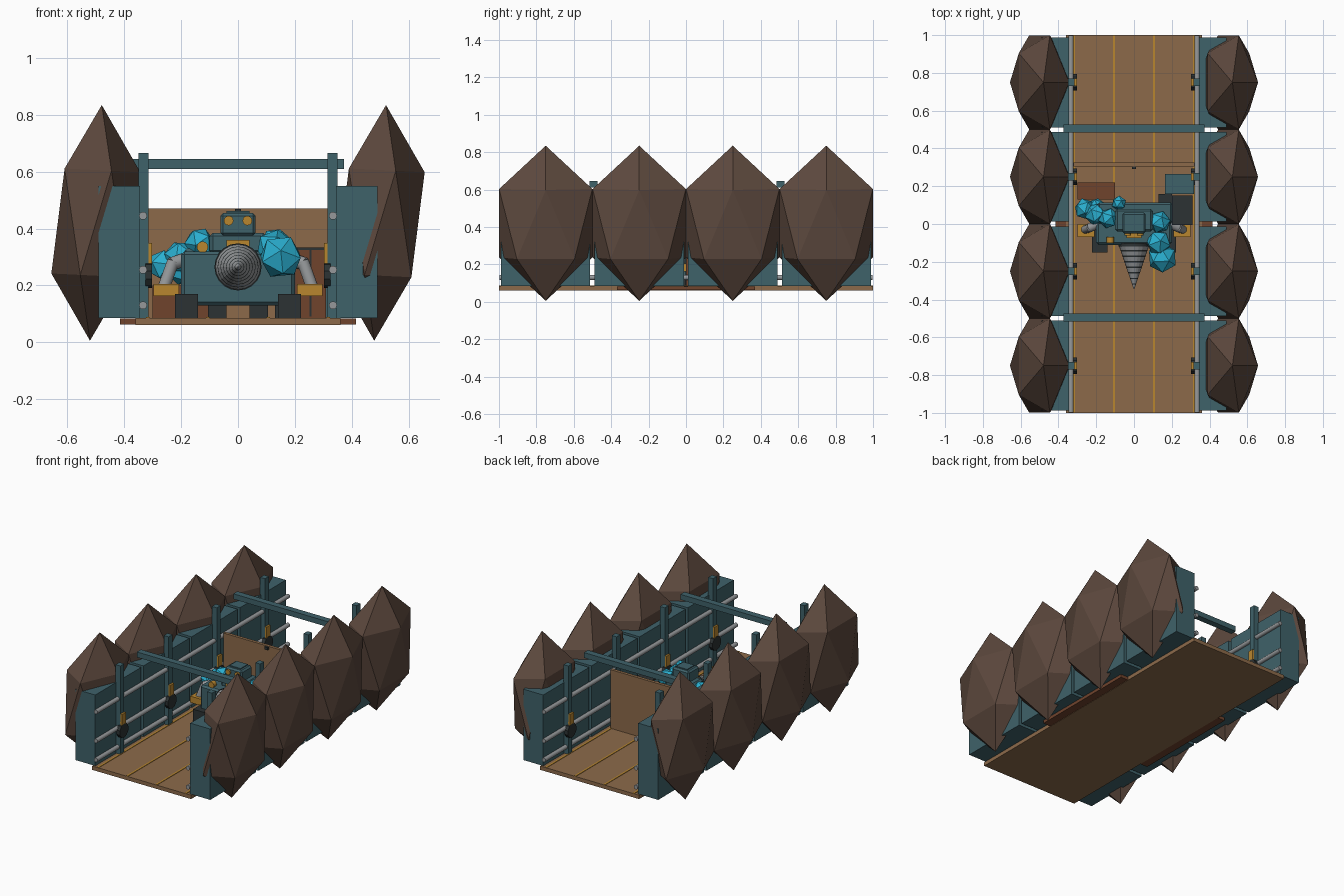
import bpy, bmesh, math
from mathutils import Vector, Matrix

if "Cube" in bpy.data.objects:
    bpy.data.objects.remove(bpy.data.objects["Cube"])


def srgb(h):
    c = [int(h[i:i + 2], 16) / 255 for i in (0, 2, 4)]
    return [v / 12.92 if v <= 0.04045 else ((v + 0.055) / 1.055) ** 2.4 for v in c] + [1]


MATS = {}
for name, code in dict(teal="3F626A", tan="8C6A4A", rock="5C483D", gold="B8862F", cyan="2AAFD0",
                       steel="96999B", black="2C3233", rust="70432C").items():
    MATS[name] = bpy.data.materials.new(name)
    MATS[name].diffuse_color = srgb(code)


def finish(name, bm, *mats):
    bmesh.ops.recalc_face_normals(bm, faces=bm.faces)
    me = bpy.data.meshes.new(name)
    bm.to_mesh(me)
    bm.free()
    for m in mats:
        me.materials.append(MATS[m])
    ob = bpy.data.objects.new(name, me)
    bpy.context.collection.objects.link(ob)
    return ob


def box(name, mat, x, y, z, bevel=0.0):
    """Box from its (min, max) range on each axis."""
    bm = bmesh.new()
    bmesh.ops.create_cube(bm, size=1)
    for v in bm.verts:
        v.co = [r[0] if c < 0 else r[1] for c, r in zip(v.co, (x, y, z))]
    if bevel:
        bmesh.ops.bevel(bm, geom=bm.edges[:], offset=bevel, segments=1, affect='EDGES')
    return finish(name, bm, mat)


def rod(name, mat, a, b, r1, r2=None, sides=12, smooth=True):
    """Cylinder or cone between two points."""
    a, b = Vector(a), Vector(b)
    bm = bmesh.new()
    turn = (b - a).to_track_quat('Z', 'Y').to_matrix().to_4x4()
    bmesh.ops.create_cone(bm, cap_ends=True, segments=sides, radius1=r1,
                          radius2=r1 if r2 is None else r2, depth=(b - a).length,
                          matrix=Matrix.Translation((a + b) / 2) @ turn)
    for f in bm.faces:
        f.smooth = smooth and len(f.verts) == 4
    return finish(name, bm, mat)


def ico(name, mat, centre, scale, tilt=(0, 0, 0)):
    """Faceted twenty-sided stone."""
    bm = bmesh.new()
    bmesh.ops.create_icosphere(bm, subdivisions=1, radius=1)
    for v in bm.verts:
        v.co = [c * s for c, s in zip(v.co, scale)]
    for i, ax in enumerate('XYZ'):
        bm.transform(Matrix.Rotation(tilt[i], 4, ax))
    bm.transform(Matrix.Translation(centre))
    return finish(name, bm, mat)


def span(s, a, b):
    return tuple(sorted((s * a, s * b)))


# Floor, side skirts, board seams
box("floor", "tan", (-0.36, 0.36), (-1, 1), (0.06, 0.085))
box("floor_sill", "rust", (-0.415, 0.415), (-0.37, 0.37), (0.062, 0.083))
for x in (-0.318, -0.106, 0.106, 0.318):
    box("floor_seam", "gold", (x - 0.006, x + 0.006), (-0.999, 0.999), (0.083, 0.088))

# Side walls: boulders, panels, posts, lamps and rails
for s in (-1, 1):
    for y in (-0.75, -0.25, 0.25, 0.75):
        ico("boulder", "rock", (s * 0.5, y, 0.42), (0.165, 0.293, 0.415), (0, 0.05, 0))
        box("wall_panel", "teal", span(s, 0.345, 0.49), (y - 0.238, y + 0.238), (0.085, 0.55))
        box("post", "teal", span(s, 0.315, 0.35), (y - 0.02, y + 0.02), (0.085, 0.665))
        box("lamp_bracket", "gold", span(s, 0.303, 0.316), (y - 0.02, y + 0.02), (0.27, 0.35))
        rod("lamp", "black", (s * 0.302, y, 0.237), (s * 0.326, y, 0.237), 0.046, sides=10, smooth=False)
    for z in (0.13, 0.255, 0.445):
        rod("rail", "steel", (s * 0.334, -0.998, z), (s * 0.334, 0.998, z), 0.014)

# Overhead beams
for y in (-0.495, 0.505):
    box("cross_beam", "teal", (-0.373, 0.373), (y - 0.021, y + 0.021), (0.61, 0.645))

# Partition and cargo
box("partition", "tan", (-0.32, 0.32), (0.305, 0.325), (0.085, 0.47))
box("partition_knob", "black", (-0.01, 0.01), (0.29, 0.306), (0.45, 0.468))
box("crate", "teal", (0.165, 0.318), (0.16, 0.265), (0.085, 0.3))
box("cabinet", "rust", (0.2, 0.31), (0.0, 0.15), (0.085, 0.325))
box("cabinet_trim", "black", (0.252, 0.258), (-0.004, 0.0), (0.09, 0.325))
box("cabinet_trim", "black", (0.2, 0.31), (-0.004, 0.15), (0.325, 0.333))
box("low_chest", "rust", (-0.3, -0.1), (0.13, 0.22), (0.085, 0.2))
box("battery", "black", (0.13, 0.2), (0.05, 0.16), (0.085, 0.27))

# Robot: body, shoulders, head
box("robot_body", "teal", (-0.2, 0.2), (-0.11, 0.06), (0.13, 0.32), 0.012)
box("robot_back", "teal", (-0.195, 0.205), (0.0, 0.115), (0.15, 0.33), 0.012)
box("robot_shoulders", "teal", (-0.1, 0.1), (-0.04, 0.08), (0.31, 0.385), 0.012)
box("robot_head", "teal", (-0.062, 0.062), (-0.05, 0.06), (0.375, 0.455), 0.01)
box("head_hatch", "teal", (-0.04, 0.04), (-0.03, 0.045), (0.452, 0.461))
for s in (-1, 1):
    rod("eye", "gold", (s * 0.033, -0.045, 0.428), (s * 0.033, -0.06, 0.428), 0.017)
    # Legs, arms and hands
    box("foot", "black", span(s, 0.14, 0.222), (-0.15, -0.03), (0.086, 0.17))
    box("rear_foot", "black", span(s, 0.04, 0.105), (-0.06, 0.06), (0.086, 0.135))
    rod("upper_arm", "steel", (s * 0.19, 0.0, 0.29), (s * 0.235, -0.02, 0.275), 0.024)
    rod("forearm", "steel", (s * 0.228, -0.02, 0.285), (s * 0.262, -0.03, 0.19), 0.022)
    box("hand", "gold", span(s, 0.208, 0.298), (-0.07, 0.0), (0.163, 0.205))
rod("body_light", "gold", (-0.125, -0.07, 0.335), (-0.125, -0.1, 0.335), 0.02)
box("chin", "gold", (-0.04, 0.04), (-0.075, -0.04), (0.335, 0.36))

# Drill: cone built in rings, with dark grooves between steel bands
bm = bmesh.new()
SIDES, BANDS = 20, 8
rings = []
for i in range(BANDS):
    for t in (i / BANDS, (i + 0.78) / BANDS):
        r = 0.08 * (1 - t)
        rings.append([bm.verts.new((r * math.cos(a), -0.115 - 0.235 * t, 0.265 + r * math.sin(a)))
                      for a in (2 * math.pi * k / SIDES for k in range(SIDES))])
for j, (p, q) in enumerate(zip(rings, rings[1:])):
    for k in range(SIDES):
        n = (k + 1) % SIDES
        f = bm.faces.new((p[k], p[n], q[n], q[k]))
        f.material_index = j % 2
bm.faces.new(rings[0])
bm.faces.new(rings[-1])
finish("drill", bm, "steel", "black")
rod("drill_collar", "black", (0, -0.1, 0.265), (0, -0.118, 0.265), 0.083, sides=20)

# Crystals carried on both shoulders
for i, (x, y, z, r) in enumerate([
        (-0.26, 0.08, 0.27, 0.058), (-0.2, 0.05, 0.3, 0.062), (-0.135, 0.03, 0.35, 0.055),
        (-0.2, 0.09, 0.25, 0.05), (-0.08, 0.11, 0.34, 0.04),
        (0.135, 0.01, 0.345, 0.06), (0.13, -0.1, 0.33, 0.068), (0.15, -0.18, 0.3, 0.08)]):
    ico("crystal", "cyan", (x, y, z), (r, r, r), (0.4 + i, 0.3 * i, 0.7 * i))

for m in bpy.data.materials:
    if m.users and not m.is_grease_pencil:
        m.use_nodes = True
        m.node_tree.nodes["Principled BSDF"].inputs["Base Color"].default_value = m.diffuse_color
